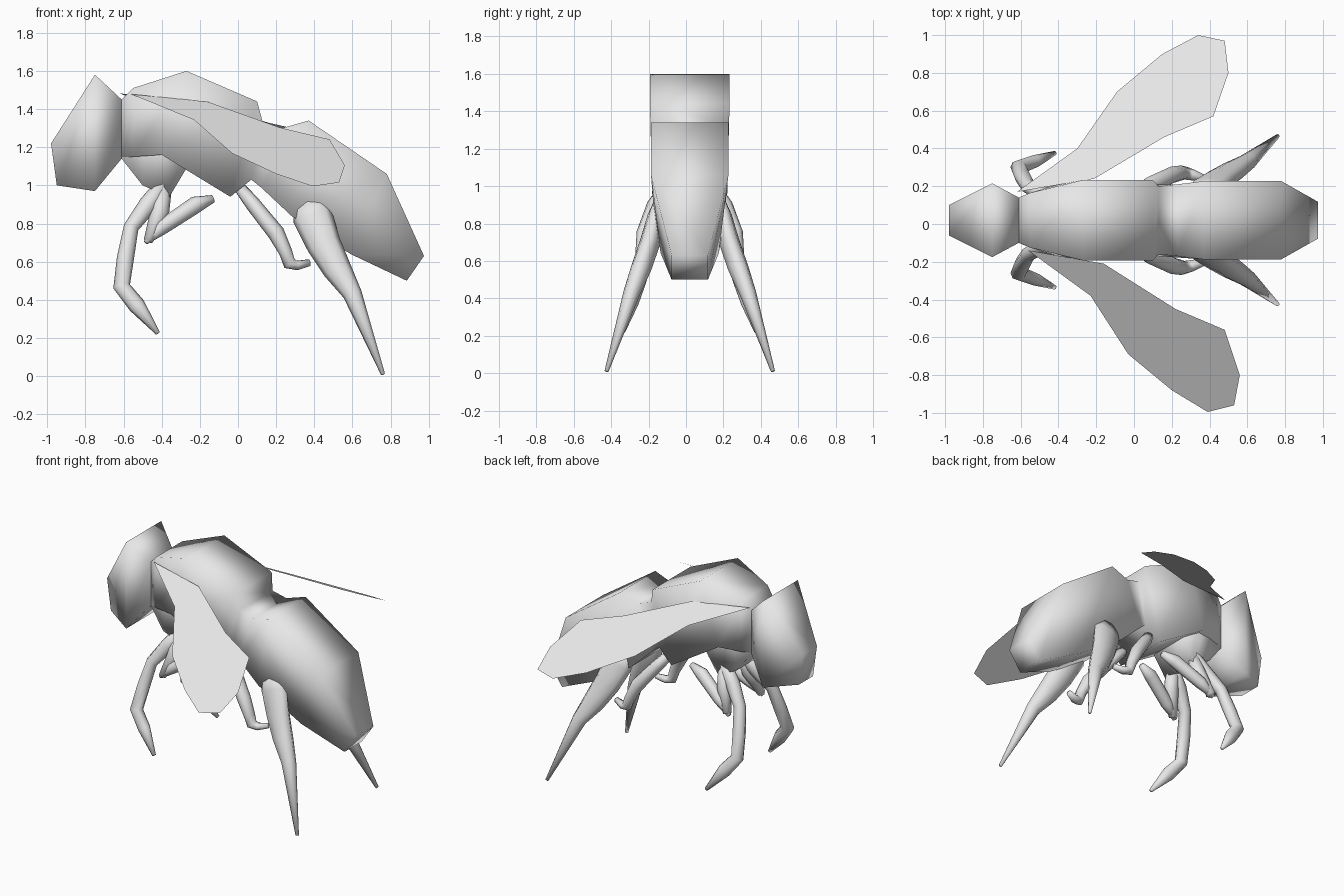
import bpy, bmesh, math
from mathutils import Vector

cube = bpy.data.objects.get("Cube")
if cube:
    bpy.data.objects.remove(cube, do_unlink=True)

grey = bpy.data.materials.new("plain_grey")
grey.use_nodes = True
grey.diffuse_color = (0.8, 0.8, 0.8, 1)
grey.node_tree.nodes["Principled BSDF"].inputs["Base Color"].default_value = (0.8, 0.8, 0.8, 1)

MID = 0.02  # y of the insect's plane of symmetry


def finish(name, bm, smooth=True):
    bmesh.ops.recalc_face_normals(bm, faces=bm.faces)
    mesh = bpy.data.meshes.new(name)
    bm.to_mesh(mesh)
    bm.free()
    mesh.materials.append(grey)
    for p in mesh.polygons:
        p.use_smooth = smooth
    ob = bpy.data.objects.new(name, mesh)
    bpy.context.collection.objects.link(ob)
    return ob


def skin(name, rings):
    """Bridge equal rings of points and cap both ends."""
    bm = bmesh.new()
    rows = [[bm.verts.new(p) for p in ring] for ring in rings]
    n = len(rows[0])
    for a, b in zip(rows, rows[1:]):
        for i in range(n):
            j = (i + 1) % n
            bm.faces.new((a[i], a[j], b[j], b[i]))
    bm.faces.new(rows[0])
    bm.faces.new(rows[-1][::-1])
    return finish(name, bm)


def box_loft(name, sections):
    """Section: top x, top z, bottom x, bottom z, half widths at top and bottom."""
    skin(name, [[(tx, MID - wt, tz), (tx, MID + wt, tz),
                 (bx, MID + wb, bz), (bx, MID - wb, bz)]
                for tx, tz, bx, bz, wt, wb in sections])


def limb(name, joints, side, sides=8):
    """Tapered tube; joint: x, distance from the middle, z, radius, sideways radius."""
    pts = [Vector((x, MID + side * d, z)) for x, d, z, _, _ in joints]
    rings = []
    for k, p in enumerate(pts):
        along = (pts[min(k + 1, len(pts) - 1)] - pts[max(k - 1, 0)]).normalized()
        u = along.cross(Vector((0, 1, 0))).normalized()
        v = along.cross(u)
        r, rs = joints[k][3:]
        rings.append([p + u * r * math.cos(a) + v * rs * math.sin(a)
                      for a in (2 * math.pi * i / sides for i in range(sides))])
    skin(name, rings)


# Head, thorax with waist and abdomen, chest below the thorax
box_loft("head", [
    (-0.98, 1.22, -0.95, 1.00, 0.08, 0.08),
    (-0.75, 1.58, -0.75, 0.97, 0.195, 0.195),
    (-0.61, 1.45, -0.61, 1.14, 0.12, 0.12)])
box_loft("thorax_and_abdomen", [
    (-0.61, 1.45, -0.61, 1.15, 0.12, 0.12),
    (-0.55, 1.51, -0.55, 1.15, 0.145, 0.145),
    (-0.27, 1.60, -0.40, 1.16, 0.213, 0.19),
    (0.10, 1.44, -0.04, 0.94, 0.213, 0.20),
    (0.13, 1.33, 0.07, 1.03, 0.18, 0.18),
    (0.23, 1.30, 0.12, 0.99, 0.19, 0.19),
    (0.37, 1.34, 0.28, 0.84, 0.207, 0.19),
    (0.78, 1.06, 0.59, 0.64, 0.207, 0.155),
    (0.975, 0.63, 0.885, 0.50, 0.097, 0.097)])
box_loft("chest", [
    (-0.61, 1.35, -0.61, 1.14, 0.12, 0.12),
    (-0.50, 1.35, -0.50, 1.00, 0.155, 0.14),
    (-0.36, 1.35, -0.36, 0.94, 0.175, 0.14),
    (-0.25, 1.30, -0.27, 1.09, 0.175, 0.15)])

# Legs, repeated on both sides
legs = {
    "front_leg": [(-0.38, 0.10, 1.02, 0.04, 0.04), (-0.47, 0.13, 0.90, 0.05, 0.045),
                  (-0.56, 0.18, 0.78, 0.04, 0.04), (-0.59, 0.23, 0.62, 0.045, 0.04),
                  (-0.61, 0.28, 0.47, 0.045, 0.04), (-0.53, 0.31, 0.37, 0.045, 0.035),
                  (-0.42, 0.355, 0.225, 0.012, 0.012)],
    "folded_leg_upper": [(-0.39, 0.10, 1.00, 0.045, 0.04), (-0.41, 0.14, 0.86, 0.05, 0.045),
                         (-0.47, 0.19, 0.71, 0.025, 0.03)],
    "folded_leg_lower": [(-0.485, 0.19, 0.70, 0.012, 0.015), (-0.40, 0.17, 0.78, 0.04, 0.04),
                         (-0.22, 0.12, 0.90, 0.045, 0.04), (-0.13, 0.10, 0.93, 0.02, 0.02)],
    "middle_leg": [(0.00, 0.12, 1.00, 0.03, 0.04), (0.08, 0.18, 0.90, 0.04, 0.05),
                   (0.20, 0.24, 0.75, 0.045, 0.045), (0.25, 0.25, 0.65, 0.035, 0.04),
                   (0.27, 0.25, 0.59, 0.035, 0.035), (0.31, 0.24, 0.58, 0.025, 0.03),
                   (0.375, 0.22, 0.595, 0.018, 0.018)],
    "hind_leg": [(0.36, 0.16, 0.92, 0.075, 0.03), (0.39, 0.175, 0.84, 0.105, 0.05),
                 (0.45, 0.215, 0.69, 0.09, 0.055), (0.52, 0.26, 0.56, 0.075, 0.055),
                 (0.60, 0.31, 0.43, 0.05, 0.045), (0.76, 0.445, 0.01, 0.011, 0.011)],
}
for side, label in ((1, "back"), (-1, "near")):
    for part, joints in legs.items():
        limb(f"{part}_{label}", joints, side)

# Wings: flat sheets drooping outward
wings = {
    "wing_back": ([(-0.62, 0.17), (-0.30, 0.40), (-0.09, 0.70), (0.15, 0.90), (0.34, 1.00),
                   (0.48, 0.97), (0.50, 0.80), (0.42, 0.57), (0.16, 0.46), (-0.21, 0.24)],
                  0.23, 0.53),
    "wing_near": ([(-0.56, -0.14), (-0.23, -0.38), (-0.03, -0.69), (0.20, -0.88), (0.39, -0.995),
                   (0.53, -0.96), (0.56, -0.80), (0.48, -0.56), (0.22, -0.45), (-0.16, -0.21)],
                  0.19, 0.565),
}
for name, (outline, root, slope) in wings.items():
    bm = bmesh.new()
    face = bm.faces.new([bm.verts.new((x, y, 1.45 - slope * (abs(y) - root))) for x, y in outline])
    wing = finish(name, bm, False)
    # keep the upper side facing up
    if wing.data.polygons[0].normal.z < 0:
        wing.data.flip_normals()
